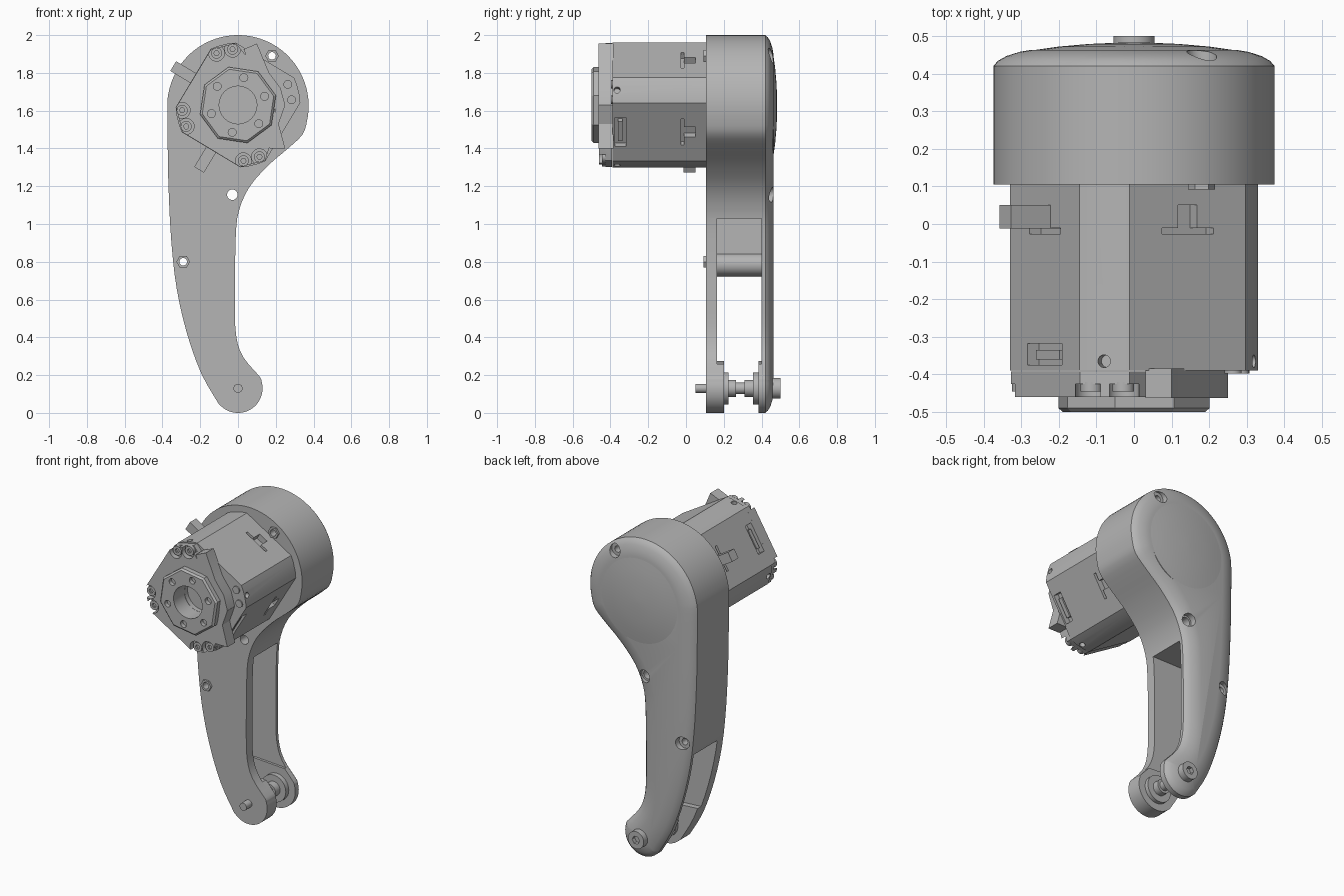
import bpy, bmesh, math
from math import sin, cos, radians
from mathutils import Vector

default = bpy.data.objects.get("Cube")
if default:
    bpy.data.objects.remove(default, do_unlink=True)

grey = bpy.data.materials.new("machined_grey")
grey.use_nodes = True
grey.diffuse_color = (0.46, 0.46, 0.46, 1)
grey.node_tree.nodes["Principled BSDF"].inputs["Base Color"].default_value = grey.diffuse_color

HUB = (0, 1.63)      # motor axis in x, z
PIN = (0, 0.13)      # pin axis in x, z
TILT = 14            # rotation of the motor about its axis


def loft(name, rings):
    """Skin a stack of equal rings and cap both ends."""
    bm = bmesh.new()
    loops = [[bm.verts.new(p) for p in ring] for ring in rings]
    n = len(loops[0])
    for a, b in zip(loops, loops[1:]):
        for i in range(n):
            j = (i + 1) % n
            bm.faces.new((a[i], a[j], b[j], b[i]))
    bm.faces.new(loops[0])
    bm.faces.new(loops[-1])
    bmesh.ops.recalc_face_normals(bm, faces=bm.faces)
    mesh = bpy.data.meshes.new(name)
    bm.to_mesh(mesh)
    bm.free()
    mesh.materials.append(grey)
    obj = bpy.data.objects.new(name, mesh)
    bpy.context.collection.objects.link(obj)
    return obj


def layer(pts, y):
    return [(x, y, z) for x, z in pts]


def prism(name, pts, y0, y1):
    return loft(name, [layer(pts, y0), layer(pts, y1)])


def arc(centre, r, a0, a1, n):
    angles = [radians(a0 + (a1 - a0) * i / n) for i in range(n + 1)]
    return [(centre[0] + r * cos(a), centre[1] + r * sin(a)) for a in angles]


def rod(name, centre, r, y0, y1, sides=32, turn=0):
    return prism(name, arc(centre, r, turn, turn + 360, sides)[:-1], y0, y1)


def polar(r, angle):
    return (HUB[0] + r * cos(radians(angle)), HUB[1] + r * sin(radians(angle)))


def side_box(name, angle, r0, r1, half, y0, y1):
    """Box standing on a motor side that faces the given angle."""
    d = Vector((cos(radians(angle)), sin(radians(angle))))
    t, c = Vector((-d.y, d.x)), Vector(HUB)
    pts = [c + d * r + t * s for r, s in ((r0, -half), (r1, -half), (r1, half), (r0, half))]
    return prism(name, pts, y0, y1)


def radial_rod(name, angle, r0, r1, y, radius):
    d = Vector((cos(radians(angle)), 0, sin(radians(angle))))
    t, c = Vector((-d.z, 0, d.x)), Vector((HUB[0], y, HUB[1]))
    return loft(name, [[c + d * r + t * u + Vector((0, v, 0))
                        for u, v in arc((0, 0), radius, 0, 360, 16)[:-1]] for r in (r0, r1)])


def cut(obj, cutters):
    """Subtract the cutters, keep the result and drop the helpers."""
    for c in cutters:
        mod = obj.modifiers.new("cut", 'BOOLEAN')
        mod.operation, mod.solver, mod.object = 'DIFFERENCE', 'EXACT', c
    bpy.context.view_layer.update()
    graph = bpy.context.evaluated_depsgraph_get()
    mesh = bpy.data.meshes.new_from_object(obj.evaluated_get(graph))
    obj.modifiers.clear()
    obj.data = mesh
    for c in cutters:
        bpy.data.objects.remove(c, do_unlink=True)
    return obj


def smooth_closed(pts, steps):
    """Closed Catmull-Rom curve through the points."""
    out, n = [], len(pts)
    for i in range(n):
        a, b, c, d = (Vector(pts[(i + k) % n]) for k in (-1, 0, 1, 2))
        for s in range(steps):
            t = s / steps
            out.append(0.5 * (2 * b + (c - a) * t + (2 * a - 5 * b + 4 * c - d) * t * t
                              + (3 * b - a - 3 * c + d) * t ** 3))
    return out


def inset(pts, dist):
    out = []
    for i, p in enumerate(pts):
        t = (pts[(i + 1) % len(pts)] - pts[i - 1]).normalized()
        out.append(p + Vector((-t.y, t.x)) * dist)
    return out


# Arm outline: round head, tapering curved arm, round foot
outline = smooth_closed(
    arc((0, 1.626), 0.374, -24, 180, 17)
    + [(-0.372, 1.4), (-0.368, 1.2), (-0.354, 0.92), (-0.325, 0.66), (-0.27, 0.42), (-0.195, 0.21)]
    + arc(PIN, 0.13, 212, 390, 14)
    + [(0.028, 0.295), (-0.01, 0.41), (-0.016, 0.6), (-0.012, 0.93), (0.005, 1.07),
       (0.06, 1.195), (0.16, 1.31), (0.265, 1.4)], 3)

# Arm body with rounded back, open slot and screw holes
screws = [(0.18, 1.89), (-0.03, 1.155), (-0.29, 0.8)]
profile = [(0, 0.105), (0, 0.42), (0.012, 0.434), (0.035, 0.447), (0.07, 0.458), (0.1, 0.463)]
arm = loft("arm_body", [layer(inset(outline, d), y) for d, y in profile])
slot = [(-0.6, -0.1), (0.4, -0.1), (0.4, 1.03), (-0.26, 1.03), (-0.26, 0.72), (-0.6, 0.72)]
cut(arm, [prism("slot_cutter", slot, 0.165, 0.4)]
    + [rod("hole_cutter", s, 0.02 if s != screws[1] else 0.028, 0, 0.6) for s in screws]
    + [rod("counterbore_cutter", s, 0.04, 0.425, 0.6) for s in screws])

# Shallow dome on the back of the head
dome = [(0.272, 0.455), (0.27, 0.462), (0.2, 0.472), (0.12, 0.479), (0.05, 0.482), (0.01, 0.483)]
loft("back_dome", [layer(arc((0, 1.626), r, 0, 360, 48)[:-1], y) for r, y in dome])

# Screw post inside the slot and hex nuts on the front
cut(rod("screw_post", (-0.28, 0.785), 0.06, 0.16, 0.405),
    [rod("hole_cutter", screws[2], 0.02, 0, 0.6)])
for s in (screws[0], screws[2]):
    cut(rod("hex_nut", s, 0.036, 0.092, 0.106, 6), [rod("hole_cutter", s, 0.02, 0, 0.6)])

# Thickened foot pads
foot = [p for p in outline if p.y < 0.28]
prism("front_foot_pad", foot, 0.16, 0.2)
prism("back_foot_pad", foot, 0.385, 0.405)

# Pin, spacers and screw at the foot
for name, r, y0, y1 in (("front_pin", 0.024, 0.05, 0.11), ("front_washer", 0.085, 0.195, 0.225),
                        ("front_spacer", 0.045, 0.22, 0.265), ("centre_pin", 0.03, 0.26, 0.315),
                        ("back_spacer", 0.045, 0.31, 0.36), ("back_washer", 0.085, 0.355, 0.39)):
    rod(name, PIN, r, y0, y1)
cut(rod("foot_screw_head", PIN, 0.055, 0.45, 0.5),
    [rod("socket_cutter", PIN, 0.026, 0.475, 0.6, 6)])

# Motor case: square with broad cut corners, slots and side holes
corners = [TILT + 90 * k for k in range(4)]
sides = [c + 45 for c in corners]
case = prism("motor_case", [polar(0.33, c + s) for c in corners for s in (-12, -5, 5, 12)], -0.39, 0.11)
cutters = []
for k, a in enumerate(sides):
    cutters.append(side_box("slot_cutter", a, 0.24, 0.4, 0.08, -0.026, -0.01))
    cutters.append(side_box("notch_cutter", a, 0.24, 0.4, 0.03, -0.012, 0.05))
    cutters.append(radial_rod("hole_cutter", corners[k], 0.29, 0.4, -0.365, 0.017))
for a in (sides[1], sides[3]):
    cutters.append(side_box("window_cutter", a, 0.24, 0.4, 0.09, -0.375, -0.318))
cutters.append(rod("bore_cutter", HUB, 0.1, -0.6, -0.33))
cut(case, cutters)
for a in (sides[1], sides[3]):
    side_box("window_connector", a, 0.23, 0.268, 0.06, -0.36, -0.335)

# Front flange with scalloped screw pockets
flange_pts = [polar(0.328, c + s) for c in corners[1:] for s in (-12, 12)] + [(0.19, 1.48), (0.2, 1.7)]
flange = prism("front_flange", flange_pts, -0.46, -0.392)
seats = [polar(0.297, c + s) for c in corners[1:] for s in (-8.5, 8.5)]
cut(flange, [rod("pocket_cutter", s, 0.042, -0.6, -0.425, 24) for s in seats]
    + [rod("bore_cutter", HUB, 0.1, -0.6, -0.3)])
for s in seats:
    cut(rod("flange_screw", s, 0.029, -0.445, -0.42, 20),
        [rod("socket_cutter", s, 0.014, -0.6, -0.432, 6)])
for s in (-8.5, 8.5):
    rod("case_screw", polar(0.285, TILT + s), 0.023, -0.398, -0.385, 20)

# Curved bracket along one side of the flange
bracket = [(0.03, 1.925), (0.1, 1.955), (0.165, 1.8), (0.225, 1.72), (0.25, 1.63), (0.215, 1.53),
           (0.25, 1.4), (0.17, 1.4), (0.13, 1.43), (0.165, 1.5), (0.2, 1.6), (0.165, 1.72), (0.065, 1.83)]
prism("side_bracket", bracket, -0.463, -0.385)

# Eight-sided output hub with bore and ring of holes
rim = arc(HUB, 0.207, TILT, TILT + 360, 8)[:-1]
face = arc(HUB, 0.195, TILT, TILT + 360, 8)[:-1]
hub = loft("output_hub", [layer(rim, -0.455), layer(rim, -0.49), layer(face, -0.5)])
cut(hub, [rod("bore_cutter", HUB, 0.1, -0.6, -0.4)]
    + [rod("hole_cutter", polar(0.148, 18 + 60 * k), 0.021, -0.6, -0.475, 16) for k in range(6)])
rod("bore_floor", HUB, 0.101, -0.36, -0.32)

# Smooth curved walls while keeping machined edges sharp
bpy.ops.object.select_all(action='DESELECT')
for obj in bpy.context.collection.objects:
    if obj.type == 'MESH' and grey.name in obj.data.materials:
        obj.select_set(True)
        bpy.context.view_layer.objects.active = obj
bpy.ops.object.shade_smooth_by_angle(angle=radians(28))
